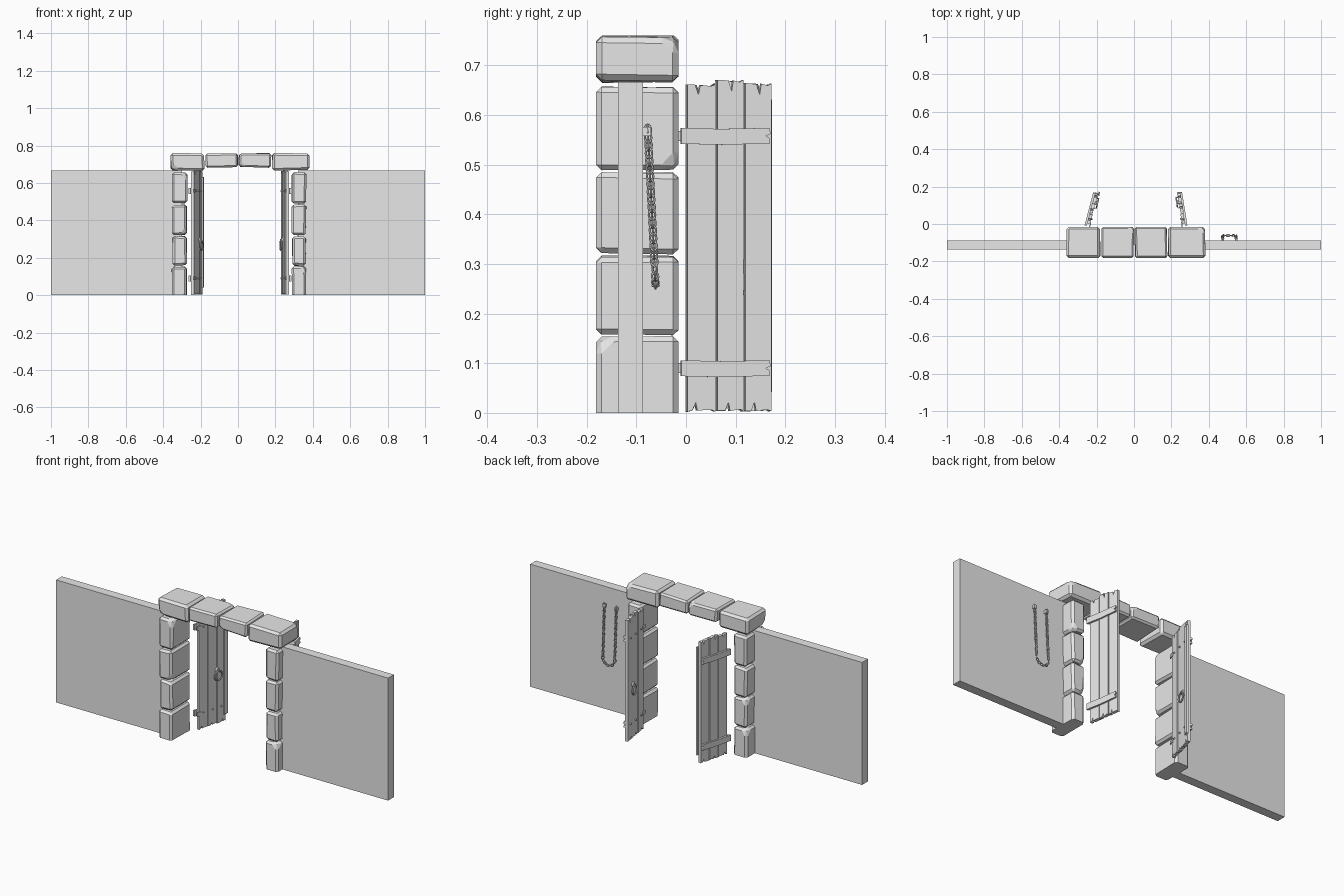
import bpy, bmesh, math, random
from mathutils import Vector, Matrix

random.seed(4)
if "Cube" in bpy.data.objects:
    bpy.data.objects.remove(bpy.data.objects["Cube"])

grey = bpy.data.materials.new("plain_grey")
grey.use_nodes = True
grey.diffuse_color = (0.8, 0.8, 0.8, 1)
grey.node_tree.nodes["Principled BSDF"].inputs["Base Color"].default_value = (0.8, 0.8, 0.8, 1)


def finish(name, bm, matrix=None):
    bmesh.ops.recalc_face_normals(bm, faces=bm.faces)
    mesh = bpy.data.meshes.new(name)
    bm.to_mesh(mesh)
    bm.free()
    mesh.materials.append(grey)
    obj = bpy.data.objects.new(name, mesh)
    bpy.context.collection.objects.link(obj)
    if matrix:
        obj.matrix_world = matrix
    return obj


def box_mesh(lo, hi):
    lo, hi = Vector(lo), Vector(hi)
    bm = bmesh.new()
    bmesh.ops.create_cube(bm, size=1)
    for v in bm.verts:
        v.co = (lo + hi) / 2 + v.co * (hi - lo)
    return bm


def box(name, lo, hi, matrix=None):
    return finish(name, box_mesh(lo, hi), matrix)


def stone(name, lo, hi, bevel=0.011):
    """Chipped, chamfered block; edges on the ground stay square."""
    bm = box_mesh(lo, hi)
    mid = (Vector(lo) + Vector(hi)) / 2
    for v in bm.verts:
        for axis in (0, 2):
            if v.co[axis] > 0.001 or axis == 0:
                inward = 1 if v.co[axis] < mid[axis] else -1
                v.co[axis] += inward * random.uniform(0, 0.007)
    # knock one corner off
    corner = random.choice([v for v in bm.verts if v.co.z > 0.01]).co.copy()
    size = Vector(hi) - Vector(lo)
    out = corner - mid
    normal = Vector([out[i] / size[i] ** 1.5 for i in range(3)]).normalized()
    cut = bmesh.ops.bisect_plane(bm, geom=bm.verts[:] + bm.edges[:] + bm.faces[:],
                                 plane_co=corner - normal * 0.016, plane_no=normal, clear_outer=True)
    bmesh.ops.holes_fill(bm, edges=[e for e in cut["geom_cut"] if isinstance(e, bmesh.types.BMEdge)], sides=0)
    edges = [e for e in bm.edges if max(v.co.z for v in e.verts) > 0.001]
    bmesh.ops.bevel(bm, geom=edges, offset=bevel, segments=1, affect='EDGES', clamp_overlap=True)
    return finish(name, bm)


def ragged(u0, u1, z, depth):
    """Splintered board end from u0 to u1, with one narrow split."""
    w = u1 - u0
    split = random.uniform(0.3, 0.7)
    steps = ((0.02, 0), (split - 0.12, 0.3), (split, 3.5), (split + 0.06, 0.2), (0.85, 0.6), (0.98, 0.1))
    return [(u0 + w * t, z + depth * (d + random.uniform(0, 0.5))) for t, d in steps]


def board(name, outline, n0, n1, matrix):
    """Extrude an outline in the door plane between two depths."""
    bm = bmesh.new()
    face = bm.faces.new([bm.verts.new((u, n0, z)) for u, z in outline])
    new = bmesh.ops.extrude_face_region(bm, geom=[face])["geom"]
    bmesh.ops.translate(bm, vec=(0, n1 - n0, 0), verts=[v for v in new if isinstance(v, bmesh.types.BMVert)])
    return finish(name, bm, matrix)


def torus(name, major, minor, matrix):
    bpy.ops.mesh.primitive_torus_add(major_radius=major, minor_radius=minor, major_segments=12, minor_segments=6)
    obj = bpy.context.object
    obj.name = name
    obj.data.materials.append(grey)
    bpy.ops.object.shade_smooth_by_angle(angle=math.radians(50))
    obj.matrix_world = matrix
    return obj


def stud(name, radius, n, u, z, matrix):
    bm = bmesh.new()
    bmesh.ops.create_cone(bm, cap_ends=True, segments=8, radius1=radius, radius2=radius * 0.6, depth=0.006,
                          matrix=Matrix.Translation((u, n, z)) @ Matrix.Rotation(-math.pi / 2, 4, 'X'))
    return finish(name, bm, matrix)


# Flat walls on both sides of the gate
WALL_Y, WALL_TOP = (-0.137, -0.087), 0.667
box("right_wall", (-1, WALL_Y[0], 0), (-0.3, WALL_Y[1], WALL_TOP))
box("left_wall", (0.32, WALL_Y[0], 0), (1, WALL_Y[1], WALL_TOP))

# Stone pillars
FRONT, BACK = -0.181, -0.015
levels = (0, 0.155, 0.318, 0.487, 0.66)
for side, x0, x1 in (("right", -0.355, -0.27), ("left", 0.285, 0.368)):
    for z0, z1 in zip(levels, levels[1:]):
        stone(side + "_pillar_stone", (x0, FRONT, z0), (x1, BACK, z1))

# Lintel stones, with heavier chamfers on the end stones
joints = (-0.362, -0.176, 0.003, 0.18, 0.384)
for i, (x0, x1) in enumerate(zip(joints, joints[1:])):
    end = i in (0, 3)
    stone("lintel_stone", (x0, FRONT, 0.664 if end else 0.68), (x1, BACK, 0.762), 0.018 if end else 0.009)


# Doors: local x runs from hinge to free edge, local y faces the passage
def door(side, hinge, tip):
    u = Vector((tip[0] - hinge[0], tip[1] - hinge[1], 0)).normalized()
    n = Vector((-u.y, u.x, 0))
    if n.x * hinge[0] > 0:
        n = -n
    m = Matrix.Translation((hinge[0], hinge[1], 0)) @ Matrix((u, n, (0, 0, 1))).transposed().to_4x4()
    tops, edges = (0.664, 0.672, 0.665), (0.012, 0.073, 0.13, 0.187)
    for i, top in enumerate(tops):
        a, b = edges[i] + 0.001, edges[i + 1] - 0.001
        outline = ragged(a, b, 0.002, 0.005) + ragged(a, b, top, -0.006)[::-1]
        shift = random.uniform(-0.0015, 0.0015)
        board(side + "_door_plank", outline, shift - 0.008, shift + 0.009, m)
    # cross braces on the outer face, studs through to the inner face
    for z in (0.09, 0.558):
        h = 0.016
        board(side + "_door_brace", [(0, z - h), (0.09, z - h - 0.002), (0.181, z - h + 0.001), (0.179, z - 0.004),
                                     (0.172, z), (0.182, z + 0.004), (0.18, z + h), (0.08, z + h - 0.002),
                                     (0, z + h)], -0.018, -0.007, m)
        for k in range(3):
            stud(side + "_door_stud", 0.005, 0.012, (edges[k] + edges[k + 1]) / 2, z, m)
        # hinge strap and knuckle
        box(side + "_hinge_strap", (-0.002, 0.008, z - 0.01), (0.024, 0.013, z + 0.01), m)
    # ring handle
    stud(side + "_handle_plate", 0.014, 0.012, 0.132, 0.295, m)
    box(side + "_handle_staple", (0.127, 0.012, 0.288), (0.137, 0.021, 0.299), m)
    torus(side + "_handle_ring", 0.025, 0.004,
          m @ Matrix.Translation((0.132, 0.019, 0.266)) @ Matrix.Rotation(math.pi / 2, 4, 'X'))
    return m


right = door("right", (-0.247, -0.012), (-0.198, 0.175))
door("left", (0.268, -0.012), (0.238, 0.175))

# Cover strip along the free edge of one door
board("right_door_cover_strip", ragged(0.172, 0.194, 0.04, 0.004) + ragged(0.172, 0.194, 0.634, -0.004)[::-1],
      0.009, 0.018, right)

# Hanging chain behind the left wall
CX, R, Z0, Z1, STEP = 0.51, 0.036, 0.292, 0.57, 0.0155
leg, arc = Z1 - Z0, math.pi * R


def chain_point(s):
    if s < leg:
        x, z = CX - R, Z1 - s
    elif s < leg + arc:
        a = math.pi + (s - leg) / R
        x, z = CX + R * math.cos(a), Z0 + R * math.sin(a)
    else:
        x, z = CX + R, Z0 + s - leg - arc
    return Vector((x, -0.077 + 0.016 * (Z1 - z) / (Z1 - 0.25), z))


total = 2 * leg + arc
count = round(total / STEP)
link = None
for i in range(count + 1):
    s = total * i / count
    tangent = chain_point(s + 0.002) - chain_point(s - 0.002)
    m = (Matrix.Translation(chain_point(s)) @ tangent.to_track_quat('X', 'Y').to_matrix().to_4x4()
         @ Matrix.Rotation(i % 2 * math.pi / 2, 4, 'X') @ Matrix.Diagonal((1.5, 1, 1, 1)))
    if link is None:
        link = torus("chain_link", 0.0065, 0.0022, m)
    else:
        copy = link.copy()
        bpy.context.collection.objects.link(copy)
        copy.matrix_world = m
for x in (CX - R, CX + R):
    box("chain_anchor", (x - 0.007, -0.088, 0.558), (x + 0.007, -0.071, 0.576))
